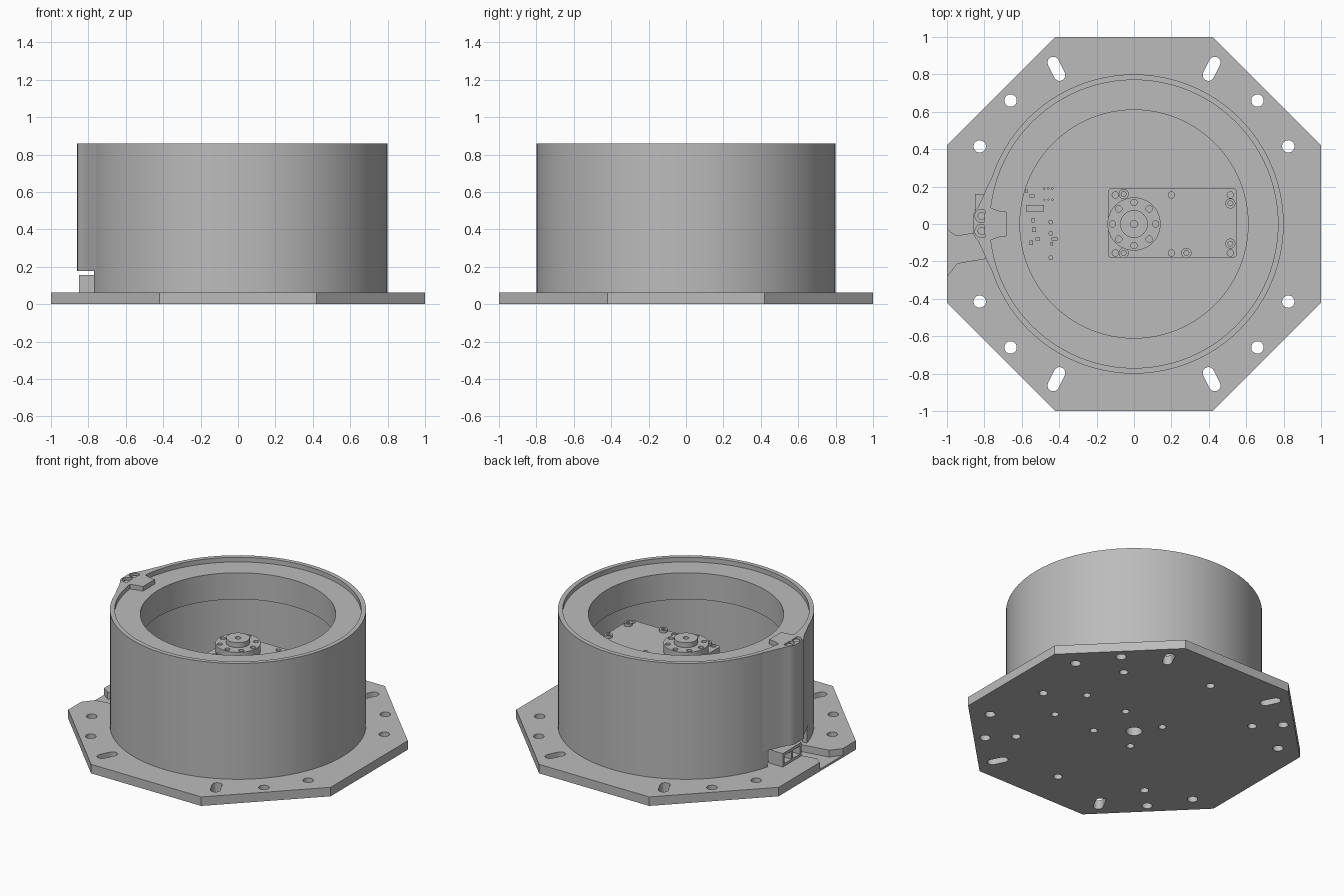
import bpy, bmesh
from math import sin, cos, pi, atan2, radians
from mathutils import Matrix

if "Cube" in bpy.data.objects:
    bpy.data.objects.remove(bpy.data.objects["Cube"])

grey = bpy.data.materials.new("plain_grey")
grey.use_nodes = True
colour = (0.5, 0.5, 0.5, 1)
grey.diffuse_color = colour
grey.node_tree.nodes["Principled BSDF"].inputs["Base Color"].default_value = colour

BASE = 0.062      # top of the mounting plate
TOP = 0.86        # top of the housing
SERVO = 0.575     # top of the actuator body


def circle(r, x=0, y=0, n=32):
    return [(x + r * cos(2 * pi * i / n), y + r * sin(2 * pi * i / n)) for i in range(n)]


def slot(x, y, length, r, n=10):
    """Rounded slot pointing away from the centre."""
    a = atan2(y, x)
    pts = []
    for end in (0, 1):
        s = 1 - 2 * end
        for i in range(n + 1):
            t = a - pi / 2 + pi * i / n + pi * end
            pts.append((x + s * cos(a) * length / 2 + r * cos(t),
                        y + s * sin(a) * length / 2 + r * sin(t)))
    return pts


def rounded_box(x0, x1, y0, y1, r, n=5):
    pts = []
    corners = [(x1 - r, y1 - r), (x0 + r, y1 - r), (x0 + r, y0 + r), (x1 - r, y0 + r)]
    for k, (x, y) in enumerate(corners):
        for i in range(n + 1):
            t = pi / 2 * (k + i / n)
            pts.append((x + r * cos(t), y + r * sin(t)))
    return pts


def rect(x0, x1, y0, y1):
    return [(x0, y0), (x1, y0), (x1, y1), (x0, y1)]


def make(name, bm):
    bmesh.ops.recalc_face_normals(bm, faces=bm.faces)
    mesh = bpy.data.meshes.new(name)
    bm.to_mesh(mesh)
    bm.free()
    mesh.materials.append(grey)
    ob = bpy.data.objects.new(name, mesh)
    bpy.context.collection.objects.link(ob)
    return ob


def prisms(name, parts):
    """One object from (outline, bottom, top) extrusions."""
    bm = bmesh.new()
    for pts, z0, z1 in parts:
        low = [bm.verts.new((x, y, z0)) for x, y in pts]
        high = [bm.verts.new((x, y, z1)) for x, y in pts]
        bm.faces.new(low[::-1])
        bm.faces.new(high)
        for i in range(len(pts)):
            j = (i + 1) % len(pts)
            bm.faces.new((low[i], low[j], high[j], high[i]))
    return make(name, bm)


def ring(name, r_in, r_out, z0, z1, n=96):
    bm = bmesh.new()
    loops = [[bm.verts.new((x, y, z)) for x, y in circle(r, n=n)]
             for r, z in ((r_in, z0), (r_out, z0), (r_out, z1), (r_in, z1))]
    for k in range(4):
        a, b = loops[k], loops[(k + 1) % 4]
        for i in range(n):
            j = (i + 1) % n
            bm.faces.new((a[i], a[j], b[j], b[i]))
    return make(name, bm)


def activate(ob):
    bpy.ops.object.select_all(action='DESELECT')
    ob.select_set(True)
    bpy.context.view_layer.objects.active = ob


def cut(ob, parts):
    cutter = prisms("cutter", parts)
    cutter.hide_render = True
    mod = ob.modifiers.new("cut", 'BOOLEAN')
    mod.operation = 'DIFFERENCE'
    mod.solver = 'EXACT'
    mod.object = cutter
    activate(ob)
    bpy.ops.object.modifier_apply(modifier=mod.name)
    bpy.data.objects.remove(cutter)


def smooth(ob):
    activate(ob)
    bpy.ops.object.shade_smooth_by_angle(angle=radians(30))


# Octagonal mounting plate
c = 0.42
octagon = [(1, -c), (1, c), (c, 1), (-c, 1), (-1, c), (-1, -c), (-c, -1), (c, -1)]
base = prisms("mounting_plate", [(octagon, 0, BASE)])
small = [(x, y) for x in (-0.1, 0.2, 0.515) for y in (-0.155, 0.155)]
holes = [circle(0.05)]
for sx in (-1, 1):
    for sy in (-1, 1):
        holes += [circle(0.033, sx * 0.66, sy * 0.66), circle(0.033, sx * 0.825, sy * 0.415),
                  slot(sx * 0.415, sy * 0.83, 0.075, 0.031)]
holes += [circle(0.024, x, y, 20) for x, y in small]
holes += [circle(0.028, 0.74 * cos(k * pi / 4), 0.74 * sin(k * pi / 4), 20)
          for k in range(8) if k != 4]
cut(base, [(h, -0.1, 0.2) for h in holes])

# Cable channel sunk into the plate edge
channel = [(-1.1, 0.06), (-1, -0.03), (-0.95, -0.065), (-0.74, -0.03),
           (-0.74, -0.175), (-0.945, -0.21), (-1, -0.28), (-1.1, -0.4)]
cut(base, [(channel, 0.015, 0.2)])

# Round housing with a cable opening
shell = ring("housing_wall", 0.77, 0.80, BASE, TOP)
cut(shell, [(rect(-0.95, -0.7, -0.215, 0.215), 0.0, 0.178)])
smooth(shell)

# Thick inner collar set below the rim
smooth(ring("inner_collar", 0.61, 0.771, 0.645, 0.828))

# Side boss on the housing
half = [(-0.745, 0.28), (-0.785, 0.20), (-0.81, 0.14), (-0.835, 0.09), (-0.848, 0.075),
        (-0.857, 0.055), (-0.86, 0.035)]
boss_outline = half + [(x, -y) for x, y in half[::-1]] + [(-0.775, -0.15), (-0.775, 0.15)]
boss = prisms("side_boss", [(boss_outline, 0.178, TOP)])
screws = [(-0.815, 0.043), (-0.815, -0.038)]
cut(boss, [(circle(0.035, x, y, 24), TOP - 0.03, 1) for x, y in screws])
smooth(boss)
smooth(prisms("boss_screws", [(circle(0.021, x, y, 24), TOP - 0.04, TOP - 0.01) for x, y in screws]))
tab = [(-0.776, -0.09), (-0.73, -0.072), (-0.68, -0.065),
       (-0.68, 0.065), (-0.73, 0.072), (-0.776, 0.09)]
prisms("clamp_tab", [(tab, 0.82, TOP)])

# Socket block below the boss
block = prisms("socket_block", [(rect(-0.85, -0.74, -0.045, 0.16), BASE - 0.005, 0.155)])
cut(block, [(rect(-0.9, -0.79, y, y + 0.075), 0.08, 0.135) for y in (-0.025, 0.065)])

# Actuator body with its cap screws
servo = prisms("actuator_body", [(rounded_box(-0.14, 0.55, -0.18, 0.19, 0.02), BASE, SERVO)])
cut(servo, [(circle(0.017, x, y, 16), SERVO - 0.03, 1) for x, y in small])
smooth(servo)
caps = [(-0.055, 0.16), (-0.055, -0.155), (0.28, -0.155), (0.515, 0.11), (0.515, -0.105)]
heads = prisms("actuator_screws", [(circle(0.027, x, y, 24), SERVO - 0.01, SERVO + 0.018) for x, y in caps])
cut(heads, [(circle(0.014, x, y, 6), SERVO + 0.004, 1) for x, y in caps])
smooth(heads)

# Output flange with bolt circle and hub
flange = prisms("output_flange", [(circle(0.142, n=48), SERVO - 0.005, 0.63)])
cut(flange, [(circle(0.017, 0.115 * cos(k * pi / 4), 0.115 * sin(k * pi / 4), 16), 0.59, 1)
             for k in range(8)])
smooth(flange)
hub = prisms("output_hub", [(circle(0.074), 0.62, 0.665)])
cut(hub, [(circle(0.018, n=20), 0.64, 1)])
smooth(hub)

# Small electronic parts on the floor
chips = [(-0.53, 0.083, 0.095, 0.035), (-0.545, 0.15, 0.025, 0.014), (-0.575, 0.175, 0.012, 0.02),
         (-0.54, 0.02, 0.014, 0.025), (-0.535, -0.03, 0.02, 0.025), (-0.55, -0.10, 0.02, 0.025),
         (-0.515, -0.08, 0.025, 0.016), (-0.425, -0.08, 0.03, 0.016), (-0.44, -0.105, 0.014, 0.02)]
parts = [(rect(x - w / 2, x + w / 2, y - d / 2, y + d / 2), BASE - 0.005, BASE + 0.02)
         for x, y, w, d in chips]
parts += [(circle(0.006, -0.48 + 0.022 * i, y, 8), BASE - 0.005, BASE + 0.03)
          for i in range(3) for y in (0.13, 0.19)]
parts += [(circle(0.012, -0.445, y, 16), BASE - 0.005, BASE + 0.02) for y in (0.01, -0.05, -0.18)]
prisms("floor_electronics", parts)

smooth(base)
